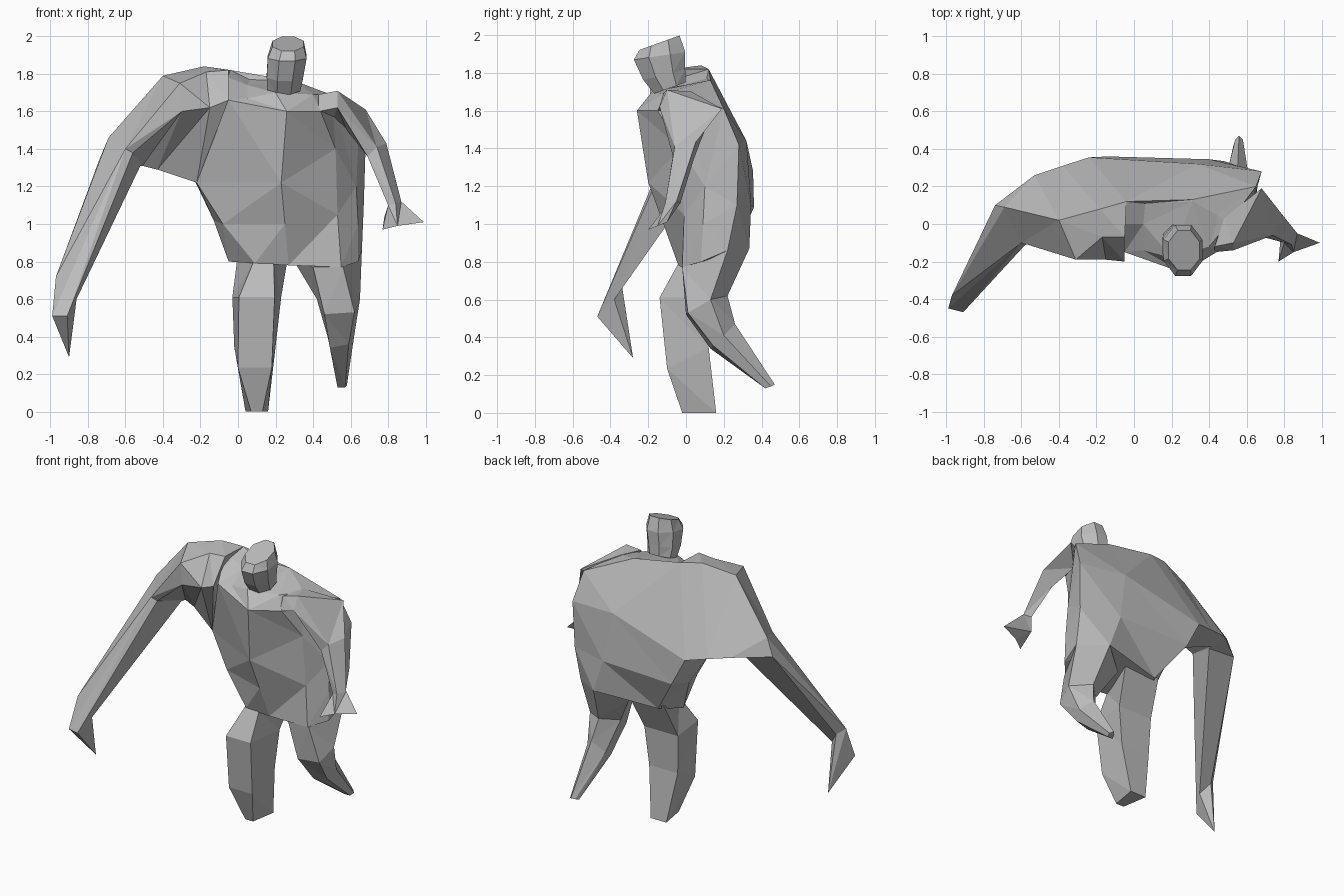
import bpy
import bmesh
from math import cos, sin, pi

default_cube = bpy.data.objects.get("Cube")
if default_cube:
    bpy.data.objects.remove(default_cube, do_unlink=True)

# Single clay colour shared by every part
clay = bpy.data.materials.new("clay_grey")
clay.use_nodes = True
clay_colour = (.5, .5, .5, 1)
clay.diffuse_color = clay_colour
clay.node_tree.nodes["Principled BSDF"].inputs["Base Color"].default_value = clay_colour


def loft(name, sections, tip=None):
    """Skin a list of equal-length point rings, cap both ends or close on a tip."""
    bm = bmesh.new()
    rings = [[bm.verts.new(point) for point in section] for section in sections]
    count = len(rings[0])
    for lower, upper in zip(rings, rings[1:]):
        for i in range(count):
            j = (i + 1) % count
            bm.faces.new((lower[i], lower[j], upper[j], upper[i]))
    bm.faces.new(rings[0])
    if tip:
        end = bm.verts.new(tip)
        for i in range(count):
            bm.faces.new((rings[-1][i], rings[-1][(i + 1) % count], end))
    else:
        bm.faces.new(rings[-1])
    # Split warped quads so every facet is truly flat
    bmesh.ops.triangulate(bm, faces=bm.faces[:], quad_method='SHORT_EDGE')
    bmesh.ops.recalc_face_normals(bm, faces=bm.faces[:])
    mesh = bpy.data.meshes.new(name)
    bm.to_mesh(mesh)
    bm.free()
    mesh.materials.append(clay)
    part = bpy.data.objects.new(name, mesh)
    bpy.context.scene.collection.objects.link(part)
    return part


def limb_ring(left, right, front, back, height, slope=0, pinch=0):
    """Four-sided limb section, sloped from front to back, with a narrowed front edge."""
    middle = (front + back) / 2
    corners = ((left + pinch, front), (right - pinch, front), (right, back), (left, back))
    return [(x, y, height + slope * (y - middle)) for x, y in corners]


def round_ring(centre, half_width, half_depth, slope, sides=8):
    """Faceted oval section that leans along y."""
    x, y, z = centre
    ring = []
    for i in range(sides):
        angle = 2 * pi * (i + .5) / sides
        offset = half_depth * sin(angle)
        ring.append((x + half_width * cos(angle), y + offset, z + slope * offset))
    return ring


# Torso sections run from the front right corner around to the right flank
hips = [(.09, -.04, .79), (.27, -.04, .78), (.55, -.02, .77), (.64, .08, .8),
        (.66, .22, .86), (.48, .335, .87), (.04, .25, .83), (-.05, .1, .8)]
waist = [(-.08, -.01, 1), (.25, -.12, 1), (.53, -.01, 1.05), (.64, .09, 1),
         (.67, .27, 1.1), (.4, .345, 1.1), (-.14, .36, 1.09), (-.13, .15, 1.02)]
belly = [(-.22, .03, 1.22), (.23, -.2, 1.22), (.52, -.03, 1.4), (.63, .1, 1.2),
         (.68, .28, 1.42), (.34, .32, 1.44), (-.24, .355, 1.28), (-.23, .17, 1.23)]
chest = [(-.05, -.15, 1.66), (.26, -.26, 1.6), (.44, -.15, 1.6), (.5, 0, 1.69),
         (.65, .2, 1.61), (.31, .13, 1.76), (-.04, .12, 1.82), (-.1, 0, 1.8)]
collar = [(.05, -.14, 1.67), (.2, -.18, 1.7), (.4, -.12, 1.69), (.44, 0, 1.7),
          (.44, .05, 1.71), (.31, .12, 1.76), (.06, .11, 1.77), (.05, 0, 1.74)]
loft("torso", [hips, waist, belly, chest, collar])

# Head leans forward with a faceted crown
loft("head", [
    round_ring((.245, -.085, 1.72), .095, .09, .35),
    round_ring((.25, -.115, 1.79), .105, .12, .25),
    round_ring((.262, -.14, 1.89), .112, .147, .15),
    round_ring((.267, -.14, 1.96), .09, .115, .36),
])

# Large right arm: each section goes front low, front high, top, back, underside
inner_shoulder = [(-.05, -.2, 1.66), (-.05, -.07, 1.82), (-.04, .12, 1.82),
                  (-.24, .355, 1.28), (-.22, .03, 1.22)]
shoulder_hump = [(-.15, -.19, 1.62), (-.17, -.07, 1.81), (-.18, .08, 1.84),
                 (-.38, .31, 1.31), (-.43, .13, 1.29)]
outer_shoulder = [(-.3, -.19, 1.6), (-.31, -.19, 1.75), (-.4, .02, 1.79),
                  (-.53, .26, 1.34), (-.51, .15, 1.31)]
big_elbow = [(-.56, -.09, 1.38), (-.6, -.1, 1.4), (-.69, .09, 1.46),
             (-.74, .1, 1.34), (-.52, .12, 1.31)]
big_wrist = [(-.91, -.47, .51), (-.99, -.45, .51), (-.97, -.38, .72),
             (-.92, -.34, .68), (-.86, -.38, .6)]
loft("right_arm", [inner_shoulder, shoulder_hump, outer_shoulder, big_elbow, big_wrist],
     tip=(-.9, -.28, .29))

# Small left arm ending in a flared hand
small_shoulder = [(.43, -.15, 1.6), (.43, -.12, 1.69), (.48, .03, 1.7), (.5, .05, 1.55)]
small_upper = [(.53, -.14, 1.62), (.53, -.1, 1.71), (.68, .19, 1.61), (.58, .1, 1.5)]
small_elbow = [(.69, -.07, 1.36), (.74, -.06, 1.41), (.79, .05, 1.43), (.71, .04, 1.34)]
small_wrist = [(.8, -.1, 1.1), (.84, -.11, 1.11), (.87, -.05, 1.12), (.82, -.03, 1.11)]
small_hand = [(.77, -.2, .97), (.85, -.15, .99), (.99, -.1, 1.01), (.78, -.08, 1.04)]
loft("left_arm", [small_shoulder, small_upper, small_elbow, small_wrist, small_hand])

# Right leg plants on the ground
loft("right_leg", [
    limb_ring(0, .27, -.04, .24, .82, .2, pinch=.08),
    limb_ring(-.03, .23, -.14, .13, .61, pinch=.035),
    limb_ring(-.02, .2, -.1, .12, .29, .5, pinch=.02),
    limb_ring(.04, .16, -.02, .16, 0, pinch=.03),
])

# Left leg trails behind: front inner, front outer, outer, back, inner
thigh = [(.4, -.02, .77), (.56, -.02, .77), (.66, .22, .86), (.48, .335, .87), (.3, .2, .8)]
knee = [(.46, 0, .52), (.62, .01, .53), (.65, .13, .6), (.52, .22, .62), (.42, .12, .6)]
shin = [(.49, .13, .34), (.59, .14, .36), (.62, .2, .41), (.55, .26, .47), (.48, .2, .39)]
foot = [(.53, .42, .13), (.57, .42, .13), (.58, .45, .14), (.56, .47, .15), (.54, .45, .14)]
loft("left_leg", [thigh, knee, shin, foot])
